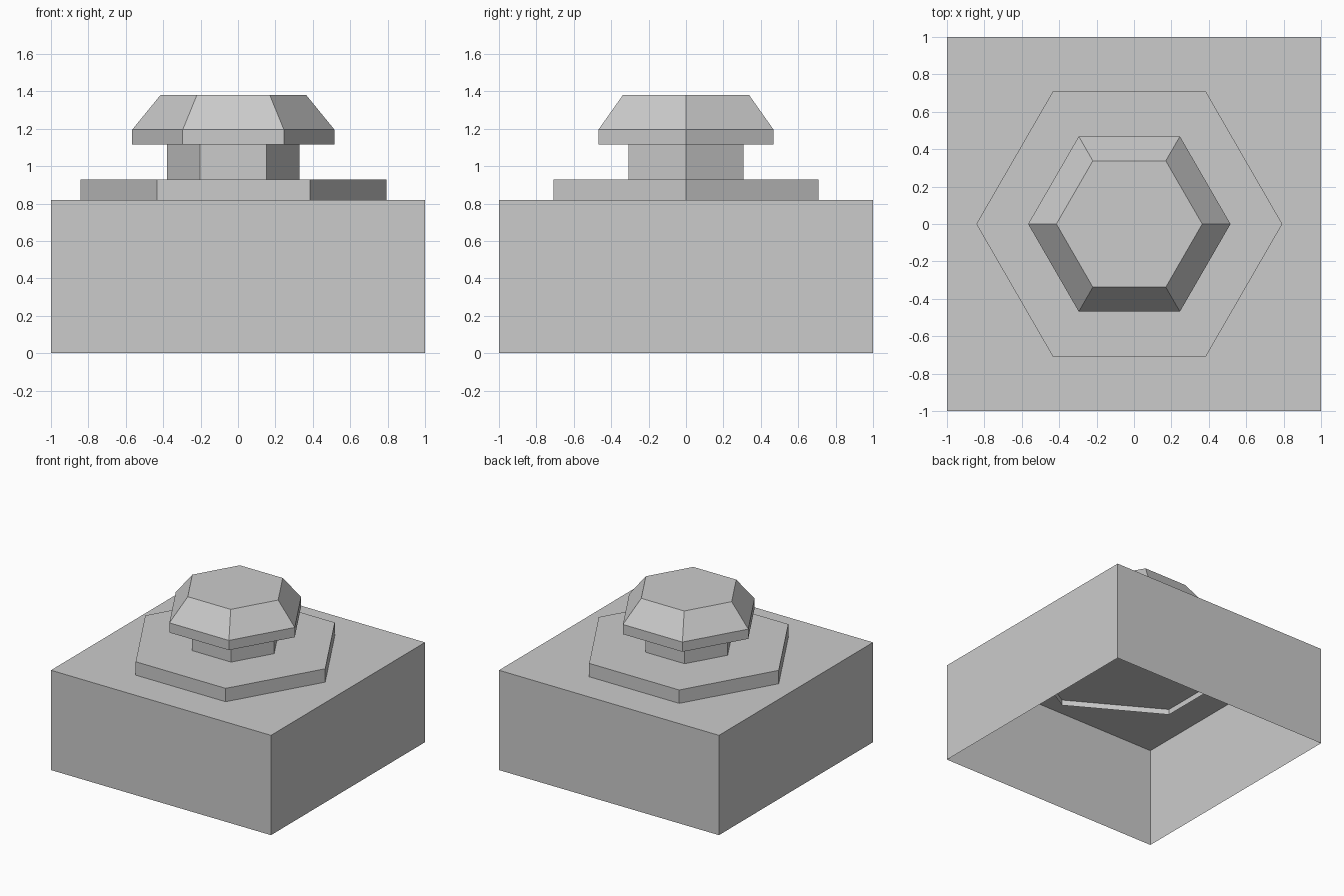
import bpy, bmesh, math

cube = bpy.data.objects.get("Cube")
if cube:
    bpy.data.objects.remove(cube, do_unlink=True)

grey = bpy.data.materials.new("plain_grey")
grey.use_nodes = True
grey.diffuse_color = (0.6, 0.6, 0.6, 1)
grey.node_tree.nodes["Principled BSDF"].inputs["Base Color"].default_value = (0.6, 0.6, 0.6, 1)


def prism(name, sides, rings, centre=(0, 0), turn=0, bottom=True, top=True):
    """Stack (radius, z) rings of a regular polygon into a faceted solid or open shell."""
    bm = bmesh.new()
    loops = []
    for radius, z in rings:
        angles = [turn + math.tau * i / sides for i in range(sides)]
        loops.append([bm.verts.new((centre[0] + radius * math.cos(a),
                                    centre[1] + radius * math.sin(a), z)) for a in angles])
    for low, high in zip(loops, loops[1:]):
        for i in range(sides):
            j = (i + 1) % sides
            bm.faces.new((low[i], low[j], high[j], high[i]))
    if bottom:
        bm.faces.new(loops[0][::-1])
    if top:
        bm.faces.new(loops[-1])
    mesh = bpy.data.meshes.new(name)
    bm.to_mesh(mesh)
    bm.free()
    mesh.materials.append(grey)
    obj = bpy.data.objects.new(name, mesh)
    bpy.context.collection.objects.link(obj)
    return obj


BASE_TOP, PLATE_TOP, CAP_BOTTOM = 0.82, 0.93, 1.115
OFFSET = (-0.025, 0)

# Hollow square base, open underneath
corner = math.sqrt(2)
prism("base_box", 4, [(corner, 0), (corner, BASE_TOP)], turn=math.pi / 4, bottom=False)

# Hexagonal plate, stem and bevelled button
prism("plate", 6, [(0.818, BASE_TOP), (0.818, PLATE_TOP)], OFFSET, bottom=False)
prism("stem", 6, [(0.354, PLATE_TOP), (0.354, CAP_BOTTOM)], OFFSET, bottom=False, top=False)
prism("button_cap", 6, [(0.541, CAP_BOTTOM), (0.541, 1.195), (0.39, 1.38)], OFFSET)

# Thin hexagonal rim hanging under the base top, a quarter turn from the plate
prism("inner_rim", 6, [(0.818, 0.775), (0.818, BASE_TOP)], (0, -0.025),
      turn=math.pi / 2, bottom=False, top=False)
